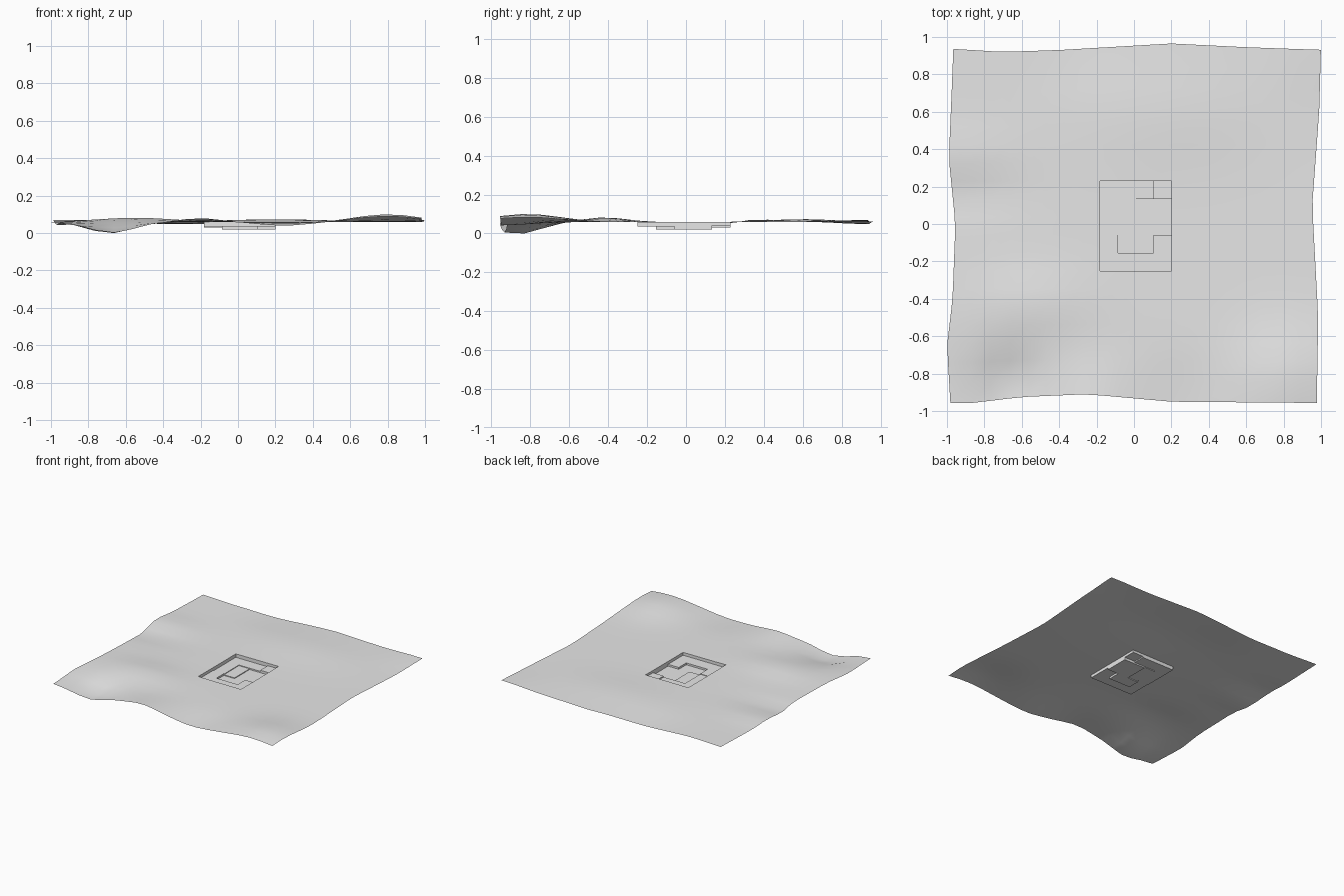
import bpy
import bmesh
from math import exp

cube = bpy.data.objects.get("Cube")
if cube:
    bpy.data.objects.remove(cube, do_unlink=True)

grey = bpy.data.materials.new("light_grey")
grey.use_nodes = True
grey.diffuse_color = (0.8, 0.8, 0.8, 1)
grey.node_tree.nodes["Principled BSDF"].inputs["Base Color"].default_value = (0.8, 0.8, 0.8, 1)

# Wavy outline of the sheet: (position along the side, offset of the side)
LEFT = [(-.95, -.98), (-.65, -1), (-.4, -.97), (0, -.955), (.35, -.99), (.93, -.965)]
RIGHT = [(-.95, .977), (-.5, .985), (.1, .953), (.6, .99), (.93, 1)]
FRONT = [(-.98, -.957), (-.85, -.957), (-.6, -.925), (-.25, -.91), (.2, -.95), (1, -.957)]
BACK = [(-.96, .937), (-.7, .92), (-.4, .93), (.2, .965), (.6, .945), (1, .93)]

# Hills and dips: x, y, height, width in x, width in y
HILLS = [(-.68, -.87, -.062, .17, .17), (-.2, -.95, .022, .15, .2),
         (.25, -.95, -.018, .2, .2), (.8, -.82, .042, .25, .25),
         (-.55, -.42, .024, .3, .16), (-.97, .15, -.015, .35, .1),
         (-.95, .38, .014, .3, .12), (.2, .6, .015, .45, .25),
         (.95, .93, .012, .2, .2), (-.3, .93, -.012, .25, .2)]

# Floor plan of the sunken rooms, back row first, with the floor level of each letter
PLAN = ["aaab", "acdd", "acdd", "edde", "eeee"]
LEVEL = {"a": .031, "b": .04, "c": .026, "d": .02, "e": .035}


def interpolate(points, t):
    if t <= points[0][0]:
        return points[0][1]
    for (a, u), (b, v) in zip(points, points[1:]):
        if t <= b:
            return u + (v - u) * (t - a) / (b - a)
    return points[-1][1]


I0, I1, J0, J1 = -8, 12, -7, 12


def grid(i, j):
    return -.181 + .0955 * i, -.25 + .096 * j


def ground(i, j):
    """Point of the sheet, pulled out to the wavy outline near its sides."""
    x, y = grid(i, j)
    x0, y0 = grid(I0, J0)
    x1, y1 = grid(I1, J1)
    wx, wy = abs(x / (x0 if x < 0 else x1)) ** 6, abs(y / (y0 if y < 0 else y1)) ** 6
    px = x + wx * (interpolate(LEFT, y) - x0 if x < 0 else interpolate(RIGHT, y) - x1)
    py = y + wy * (interpolate(FRONT, x) - y0 if y < 0 else interpolate(BACK, x) - y1)
    z = .056 + sum(h * exp(-((px - a) / r) ** 2 - ((py - b) / s) ** 2)
                   for a, b, h, r, s in HILLS)
    return px, py, z


LOWEST = min(ground(i, j)[2] for i in range(I0, I1 + 1) for j in range(J0, J1 + 1))


def surface(i, j):
    x, y, z = ground(i, j)
    return x, y, z - LOWEST


def in_pit(i, j):
    return 0 <= i < 4 and 0 <= j < 5


def cell_point(cell, i, j):
    """Corner (i, j) at the height it has in the given cell."""
    x, y, z = surface(i, j)
    if in_pit(*cell):
        z = LEVEL[PLAN[4 - cell[1]][cell[0]]]
    return x, y, z


def corners(i, j):
    return [(i, j), (i + 1, j), (i + 1, j + 1), (i, j + 1)]


def make(name, faces, smooth):
    bm = bmesh.new()
    for points in faces:
        bm.faces.new([bm.verts.new(p) for p in points])
    bmesh.ops.remove_doubles(bm, verts=bm.verts, dist=1e-5)
    for f in bm.faces:
        f.smooth = smooth
    mesh = bpy.data.meshes.new(name)
    bm.to_mesh(mesh)
    bm.free()
    mesh.materials.append(grey)
    ob = bpy.data.objects.new(name, mesh)
    bpy.context.collection.objects.link(ob)
    return ob


# Rolling ground sheet with an opening for the rooms
make("ground_sheet", [[surface(*c) for c in corners(i, j)]
                      for i in range(I0, I1) for j in range(J0, J1) if not in_pit(i, j)], True)

# Stepped floors
make("sunken_floors", [[cell_point((i, j), *c) for c in corners(i, j)]
                       for i in range(4) for j in range(5)], False)

# Vertical steps wherever neighbouring floors or ground differ
walls = []


def add_wall(first, second, p, q):
    low, high = cell_point(first, *p), cell_point(first, *q)
    low2, high2 = cell_point(second, *p), cell_point(second, *q)
    if abs(low[2] - low2[2]) > 1e-4:
        quad = [low, high, high2, low2]
        walls.append(quad if low[2] < low2[2] else quad[::-1])


for i in range(5):
    for j in range(5):
        add_wall((i, j), (i - 1, j), (i, j), (i, j + 1))
for i in range(4):
    for j in range(6):
        add_wall((i, j), (i, j - 1), (i + 1, j), (i, j))
make("step_walls", walls, False)
